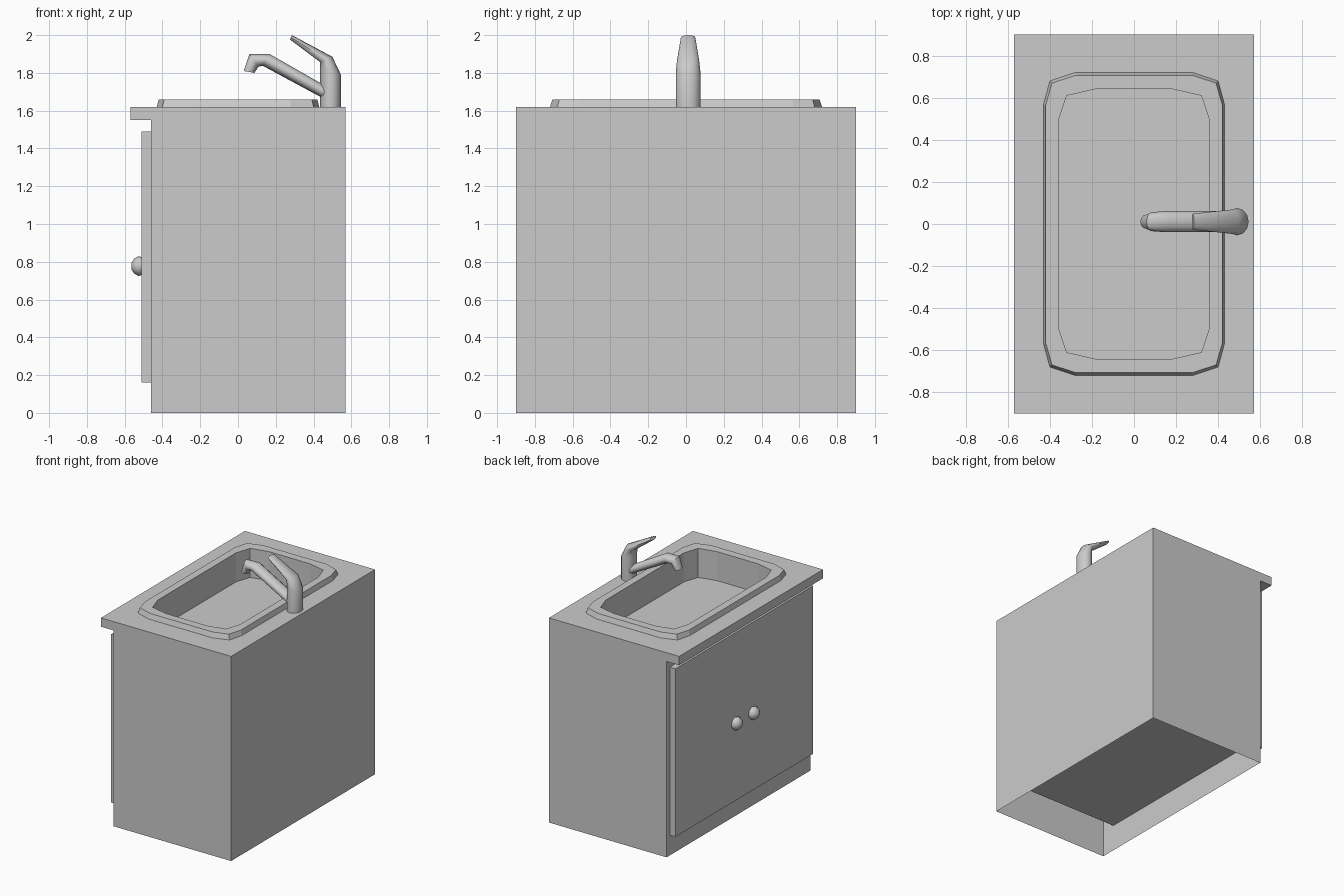
import bpy, bmesh, math
from mathutils import Vector

cube = bpy.data.objects.get("Cube")
if cube:
    bpy.data.objects.remove(cube, do_unlink=True)

GREY = (0.6, 0.6, 0.6, 1)
grey = bpy.data.materials.new("plain_grey")
grey.use_nodes = True
grey.diffuse_color = GREY
grey.node_tree.nodes["Principled BSDF"].inputs["Base Color"].default_value = GREY


def finish(name, bm, smooth=None, normals=True):
    """Turn a bmesh into a named object with the shared material."""
    if normals:
        bmesh.ops.recalc_face_normals(bm, faces=bm.faces)
    mesh = bpy.data.meshes.new(name)
    bm.to_mesh(mesh)
    bm.free()
    mesh.materials.append(grey)
    obj = bpy.data.objects.new(name, mesh)
    bpy.context.collection.objects.link(obj)
    if smooth:
        bpy.ops.object.select_all(action='DESELECT')
        obj.select_set(True)
        bpy.context.view_layer.objects.active = obj
        bpy.ops.object.shade_smooth_by_angle(angle=math.radians(smooth))
    return obj


def box(name, lo, hi):
    bm = bmesh.new()
    bmesh.ops.create_cube(bm, size=1)
    for v in bm.verts:
        v.co = [a + (c + 0.5) * (b - a) for a, b, c in zip(lo, hi, v.co)]
    return finish(name, bm)


def ring(bm, points):
    return [bm.verts.new(p) for p in points]


def bridge(bm, a, b):
    for i in range(len(a)):
        j = (i + 1) % len(a)
        bm.faces.new((a[i], a[j], b[j], b[i]))


def loft(name, rings, smooth, cap_start=True, cap_end=True):
    bm = bmesh.new()
    loops = [ring(bm, r) for r in rings]
    for a, b in zip(loops, loops[1:]):
        bridge(bm, a, b)
    if cap_start:
        bm.faces.new(loops[0])
    if cap_end:
        bm.faces.new(loops[-1])
    return finish(name, bm, smooth)


def basin_outline(corner, z):
    """Rectangle with two-step cut corners, mirrored from one quarter."""
    quarter = list(corner)
    pts = quarter + [(-x, y) for x, y in reversed(quarter)]
    pts += [(-x, -y) for x, y in quarter] + [(x, -y) for x, y in reversed(quarter)]
    return [(x, y, z) for x, y in pts]


OUTER = ((0.43, 0.57), (0.40, 0.68), (0.28, 0.72))
RIM = ((0.42, 0.565), (0.39, 0.67), (0.275, 0.707))
INNER = ((0.36, 0.49), (0.32, 0.61), (0.18, 0.642))
TOP, HALF = 1.62, 0.9

# Cabinet and overhanging worktop as one open-bottomed shell
bm = bmesh.new()
profile = [(0.57, 0), (0.57, TOP), (-0.57, TOP), (-0.57, 1.55), (-0.46, 1.55), (-0.46, 0)]
near = ring(bm, [(x, -HALF, z) for x, z in profile])
far = ring(bm, [(x, HALF, z) for x, z in profile])
for i in (0, 2, 3, 4):
    bm.faces.new((near[i], far[i], far[i + 1], near[i + 1]))
bm.faces.new(near)
bm.faces.new(far)
# Worktop surface with a hole for the basin
frame = [near[1], far[1], far[2], near[2]]
hole = ring(bm, basin_outline(OUTER, TOP))
edges = []
for loop in (frame, hole):
    for a, b in zip(loop, loop[1:] + loop[:1]):
        edges.append(bm.edges.get((a, b)) or bm.edges.new((a, b)))
bmesh.ops.triangle_fill(bm, edges=edges, use_beauty=True, normal=(0, 0, 1))
finish("cabinet", bm)

# Basin with raised rim
loft("basin", [basin_outline(OUTER, TOP), basin_outline(RIM, 1.66),
               basin_outline(INNER, 1.66), basin_outline(INNER, 1.43)],
     None, cap_start=False)

# Storage compartment inside, and the door panel
box("inner_compartment", (-0.455, -0.78, 0.206), (0.45, 0.78, 1.4))
box("door", (-0.51, -0.86, 0.16), (-0.46, 0.86, 1.49))


# Rounded knobs
def knob(name, y):
    rings = []
    for x, r in ((-0.505, 0.044), (-0.525, 0.053), (-0.549, 0.04), (-0.565, 0.016)):
        rings.append([(x, y + r * math.cos(t * math.tau / 12),
                       0.777 + r * math.sin(t * math.tau / 12)) for t in range(12)])
    loft(name, rings, 60)


knob("left_knob", 0.115)
knob("right_knob", -0.1)


# Tap parts: each section spans two silhouette points and a half width
def tube(name, sections, smooth, sides=12):
    rings = []
    for a, b, w in sections:
        a, b = Vector((a[0], 0.011, a[1])), Vector((b[0], 0.011, b[1]))
        mid, arm = (a + b) / 2, (b - a) / 2
        rings.append([mid + arm * math.cos(t * math.tau / sides)
                      + Vector((0, w * math.sin(t * math.tau / sides), 0))
                      for t in range(sides)])
    loft(name, rings, smooth)


tube("tap_body_and_lever", [
    ((0.435, TOP), (0.545, TOP), 0.065),
    ((0.435, 1.825), (0.545, 1.79), 0.065),
    ((0.435, 1.857), (0.50, 1.885), 0.058),
    ((0.275, 1.977), (0.285, 2.0), 0.038)], 50)
tube("tap_spout", [
    ((0.47, 1.655), (0.50, 1.71), 0.05),
    ((0.13, 1.838), (0.167, 1.90), 0.05),
    ((0.108, 1.832), (0.06, 1.90), 0.045),
    ((0.087, 1.80), (0.03, 1.81), 0.033)], 50)
